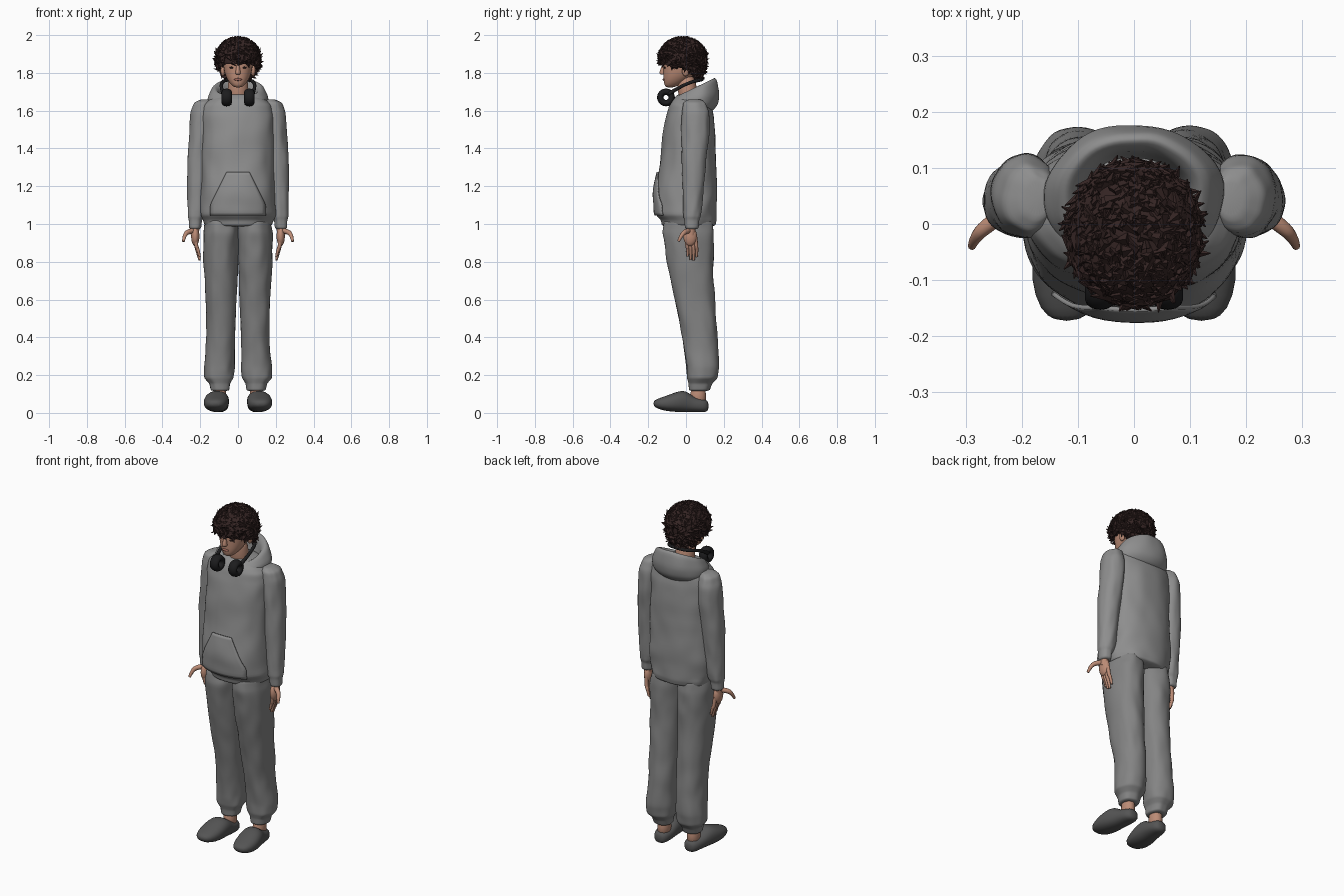
import bpy, bmesh, math, random
from mathutils import Vector, Matrix, noise

random.seed(4)
cube = bpy.data.objects.get("Cube")
if cube:
    bpy.data.objects.remove(cube, do_unlink=True)


def material(name, r, g, b):
    mat = bpy.data.materials.new(name)
    mat.use_nodes = True
    mat.diffuse_color = (r, g, b, 1)
    bsdf = next(n for n in mat.node_tree.nodes if n.type == 'BSDF_PRINCIPLED')
    bsdf.inputs["Base Color"].default_value = (r, g, b, 1)
    bsdf.inputs["Roughness"].default_value = 0.8
    return mat


fleece = material("hoodie grey", 0.27, 0.27, 0.27)
jersey = material("trouser grey", 0.23, 0.23, 0.23)
rubber = material("shoe grey", 0.09, 0.09, 0.09)
skin = material("skin", 0.5, 0.26, 0.18)
lip = material("lip", 0.36, 0.14, 0.11)
brown = material("hair brown", 0.035, 0.018, 0.017)
black = material("headphone black", 0.012, 0.012, 0.013)


def finish(name, bm, mat, smooth=True, subdivide=0):
    """Turn a bmesh into a named, coloured object."""
    bmesh.ops.recalc_face_normals(bm, faces=bm.faces)
    mesh = bpy.data.meshes.new(name)
    bm.to_mesh(mesh)
    bm.free()
    for face in mesh.polygons:
        face.use_smooth = smooth
    mesh.materials.append(mat)
    obj = bpy.data.objects.new(name, mesh)
    bpy.context.scene.collection.objects.link(obj)
    if subdivide:
        mod = obj.modifiers.new("Smooth", 'SUBSURF')
        mod.levels = mod.render_levels = subdivide
    return obj


def loft(name, rings, mat, side=1, along='Z', power=2.0, folds=0.0, steps=1, sides=24):
    """Skin oval rings: (height, centre a, centre b, radius a, radius b, tilt)."""
    rings = [tuple(r) + (0,) * (6 - len(r)) for r in rings]
    dense = []
    for r, q in zip(rings, rings[1:]):
        for k in range(steps):
            dense.append([u + (v - u) * k / steps for u, v in zip(r, q)])
    dense.append(rings[-1])
    bm = bmesh.new()
    loops = []
    for h, ca, cb, ra, rb, tilt in dense:
        loop = []
        for i in range(sides):
            t = math.tau * i / sides
            c, s = math.cos(t), math.sin(t)
            a = math.copysign(abs(c) ** (2 / power), c)
            b = math.copysign(abs(s) ** (2 / power), s)
            crease = 1 + folds * noise.noise(Vector((a * 2.5 + ca * side * 9, b * 2.5, h * 11)))
            x, y, z = ca + ra * a * crease, cb + rb * b * crease, h + tilt * b
            if along == 'Y':
                y, z = z, y
            loop.append(bm.verts.new((x * side, y, z)))
        loops.append(loop)
    for low, high in zip(loops, loops[1:]):
        for i in range(sides):
            j = (i + 1) % sides
            bm.faces.new((low[i], low[j], high[j], high[i]))
    bm.faces.new(loops[0])
    bm.faces.new(loops[-1])
    return finish(name, bm, mat, subdivide=1)


def ball(name, centre, radii, mat):
    bm = bmesh.new()
    bmesh.ops.create_uvsphere(bm, u_segments=20, v_segments=12, radius=1,
                              matrix=Matrix.Translation(centre) @ Matrix.Diagonal((*radii, 1)))
    return finish(name, bm, mat)


def tube(name, points, mat, side=1):
    """Round tube through points (x, y, z, radius)."""
    curve = bpy.data.curves.new(name, 'CURVE')
    curve.dimensions = '3D'
    curve.bevel_depth = 1
    curve.bevel_resolution = 3
    curve.use_fill_caps = True
    spline = curve.splines.new('NURBS')
    spline.points.add(len(points) - 1)
    for point, (x, y, z, r) in zip(spline.points, points):
        point.co = (x * side, y, z, 1)
        point.radius = r
    spline.order_u = 3
    spline.use_endpoint_u = True
    curve.materials.append(mat)
    obj = bpy.data.objects.new(name, curve)
    bpy.context.scene.collection.objects.link(obj)
    return obj


# Hoodie body with a gathered hem
body = loft("hoodie_body", [
    (.985, 0, .015, .172, .138), (1.02, 0, .015, .186, .145), (1.05, 0, 0, .2, .16),
    (1.15, 0, 0, .197, .168), (1.3, 0, .01, .19, .15), (1.45, 0, .015, .19, .142),
    (1.57, 0, .02, .195, .127), (1.63, 0, .022, .185, .112), (1.66, 0, .025, .15, .1),
    (1.69, 0, .03, .09, .07)], fleece, power=2.3, folds=.05, steps=3, sides=40)

# Front pocket wrapped onto the body
bm = bmesh.new()
bmesh.ops.create_grid(bm, x_segments=14, y_segments=14, size=1)
for v in bm.verts:
    width = .145 - .085 * max(0, (v.co.y + .5) / 1.5)
    v.co = Vector((v.co.x * width, -.3, 1.16 + .115 * v.co.y))
pocket = finish("front_pocket", bm, fleece)
wrap = pocket.modifiers.new("Wrap", 'SHRINKWRAP')
wrap.target = body
wrap.wrap_method = 'PROJECT'
wrap.use_project_y = True
wrap.use_positive_direction = True
wrap.offset = .007
thick = pocket.modifiers.new("Thickness", 'SOLIDIFY')
thick.thickness = .008
thick.offset = 0

# Hood lying open around the neck
loft("hood", [
    (1.59, 0, .045, .13, .09), (1.625, 0, .047, .162, .124, .01), (1.67, 0, .048, .164, .13, .02),
    (1.715, 0, .05, .14, .116, .05), (1.725, 0, .048, .122, .103, .05),
    (1.705, 0, .042, .102, .088, .045), (1.62, 0, .04, .085, .075, .01)],
    fleece, folds=.05, steps=2, sides=32)

# Neck, head and face
loft("neck", [(1.6, 0, .02, .06, .055), (1.7, 0, .01, .054, .05), (1.8, 0, -.005, .054, .052)], skin)
loft("head", [
    (1.722, 0, -.085, .016, .02), (1.735, 0, -.075, .036, .04), (1.765, 0, -.053, .058, .067),
    (1.8, 0, -.033, .073, .087), (1.85, 0, -.025, .08, .097), (1.9, 0, -.02, .08, .1),
    (1.95, 0, -.015, .06, .075), (1.97, 0, -.015, .025, .03)], skin, power=2.2)
loft("nose", [(1.79, 0, -.122, .012, .012), (1.797, 0, -.124, .016, .02),
              (1.815, 0, -.122, .011, .015), (1.85, 0, -.118, .008, .008)], skin, sides=12)
ball("lips", (0, -.117, 1.765), (.021, .007, .007), lip)

# Hair cap, cut higher over the face than at the nape
def hairline(x, y):
    back = min(1, max(0, (y - .005) / .04))
    return 1.848 - .075 * back - .5 * max(0, abs(x) - .06)


crown = Vector((0, -.017, 1.882))
bm = bmesh.new()
bmesh.ops.create_icosphere(bm, subdivisions=4, radius=1)


def on_hair(d):
    return crown + Vector((d.x * .113, d.y * .123, d.z * (.102 if d.z > 0 else .17)))


for v in bm.verts:
    p = on_hair(v.co)
    v.co = Vector((p.x, p.y, max(p.z, hairline(p.x, p.y))))

# Pointed locks scattered over the cap
for k in range(950):
    d = Vector([random.gauss(0, 1) for axis in range(3)]).normalized()
    p = on_hair(d)
    if p.z < hairline(p.x, p.y):
        continue
    swirl = Vector([random.gauss(0, 1) for axis in range(3)])
    swirl = (swirl - d * swirl.dot(d)).normalized()
    aim = (d * .3 + swirl * .7 - Vector((0, 0, .45))).normalized()
    turn = aim.to_track_quat('Z', 'Y').to_matrix().to_4x4()
    length = random.uniform(.025, .042)
    bmesh.ops.create_cone(bm, cap_ends=True, segments=4, radius1=.012, radius2=.001, depth=length,
                          matrix=Matrix.Translation(p + aim * length * .3) @ turn)
for v in bm.verts:
    v.co.z = min(v.co.z, 2)
finish("hair", bm, brown, smooth=False)

# Paired parts
for side, label in ((1, "left"), (-1, "right")):
    loft(label + "_sleeve", [
        (1.66, .172, .045, .025, .035), (1.642, .186, .045, .048, .06), (1.59, .193, .05, .06, .075),
        (1.48, .197, .05, .062, .075), (1.35, .208, .044, .062, .066), (1.2, .214, .038, .056, .057),
        (1.08, .218, .035, .05, .049), (1.04, .222, .032, .046, .045), (1.02, .226, .03, .036, .039),
        (.97, .228, .03, .032, .036)], fleece, side, folds=.1, steps=3)
    loft(label + "_trouser_leg", [
        (1.03, .088, .012, .085, .12), (.95, .09, .012, .095, .138), (.8, .09, .022, .092, .123),
        (.6, .09, .045, .083, .106), (.4, .09, .073, .077, .094), (.25, .098, .088, .081, .087),
        (.185, .1, .085, .079, .081), (.155, .096, .076, .057, .063), (.115, .095, .07, .05, .054)],
        jersey, side, power=2.2, folds=.09, steps=4)

    # Hand with relaxed fingers and a spread thumb
    ball(label + "_palm", (side * .226, .022, .935), (.022, .036, .052), skin)
    tube(label + "_wrist", [(.228, .03, 1.0, .024), (.228, .026, .94, .022)], skin, side)
    for n in range(4):
        y = .002 + .016 * n
        drop = .018 * abs(n - 1.6)
        tube(label + "_finger_" + str(n + 1), [
            (.224, y, .93, .011), (.222, y + .004, .88, .01),
            (.212, y + .008, .84 + drop, .009), (.203, y + .006, .8 + drop, .006)], skin, side)
    tube(label + "_thumb", [(.23, .02, .965, .014), (.258, 0, .962, .014),
                            (.283, -.022, .945, .011), (.289, -.04, .908, .007)], skin, side)

    # Ankle and slip-on shoe
    loft(label + "_ankle", [(.04, .097, .062, .036, .046), (.09, .096, .064, .034, .042),
                            (.15, .095, .066, .034, .038)], skin, side)
    loft(label + "_shoe", [
        (-.173, .12, .05, .02, .01), (-.155, .12, .048, .048, .026), (-.1, .118, .05, .067, .042),
        (-.04, .113, .06, .067, .056), (0, .108, .061, .06, .058), (.03, .103, .047, .054, .044),
        (.07, .1, .04, .049, .036), (.105, .098, .037, .04, .035), (.12, .098, .036, .02, .02)],
        rubber, side, along='Y', power=2.3)

    # Ear, eye and headphone cup
    ball(label + "_ear", (side * .08, -.002, 1.812), (.012, .02, .03), skin)
    ball(label + "_eye", (side * .031, -.111, 1.828), (.014, .006, .005), brown)
    loft_ring = [(.03 + .017 * math.cos(math.tau * i / 12), .027 * math.sin(math.tau * i / 12))
                 for i in range(12)]
    bm = bmesh.new()
    outline = [bm.verts.new((w, r, 0)) for r, w in loft_ring]
    edges = [bm.edges.new((outline[i - 1], outline[i])) for i in range(12)]
    bmesh.ops.spin(bm, geom=outline + edges, cent=(0, 0, 0), axis=(1, 0, 0),
                   angle=math.tau, steps=28)
    bmesh.ops.remove_doubles(bm, verts=bm.verts, dist=.0001)
    cup = finish(label + "_headphone_cup", bm, black)
    cup.location = (side * .06, -.106, 1.67)

# Headphone band behind the neck
half = [(.078, -.09, 1.69, .011), (.088, -.05, 1.715, .009), (.088, .02, 1.75, .009),
        (.06, .085, 1.765, .009)]
tube("headphone_band", half + [(-x, y, z, r) for x, y, z, r in reversed(half)], black)
